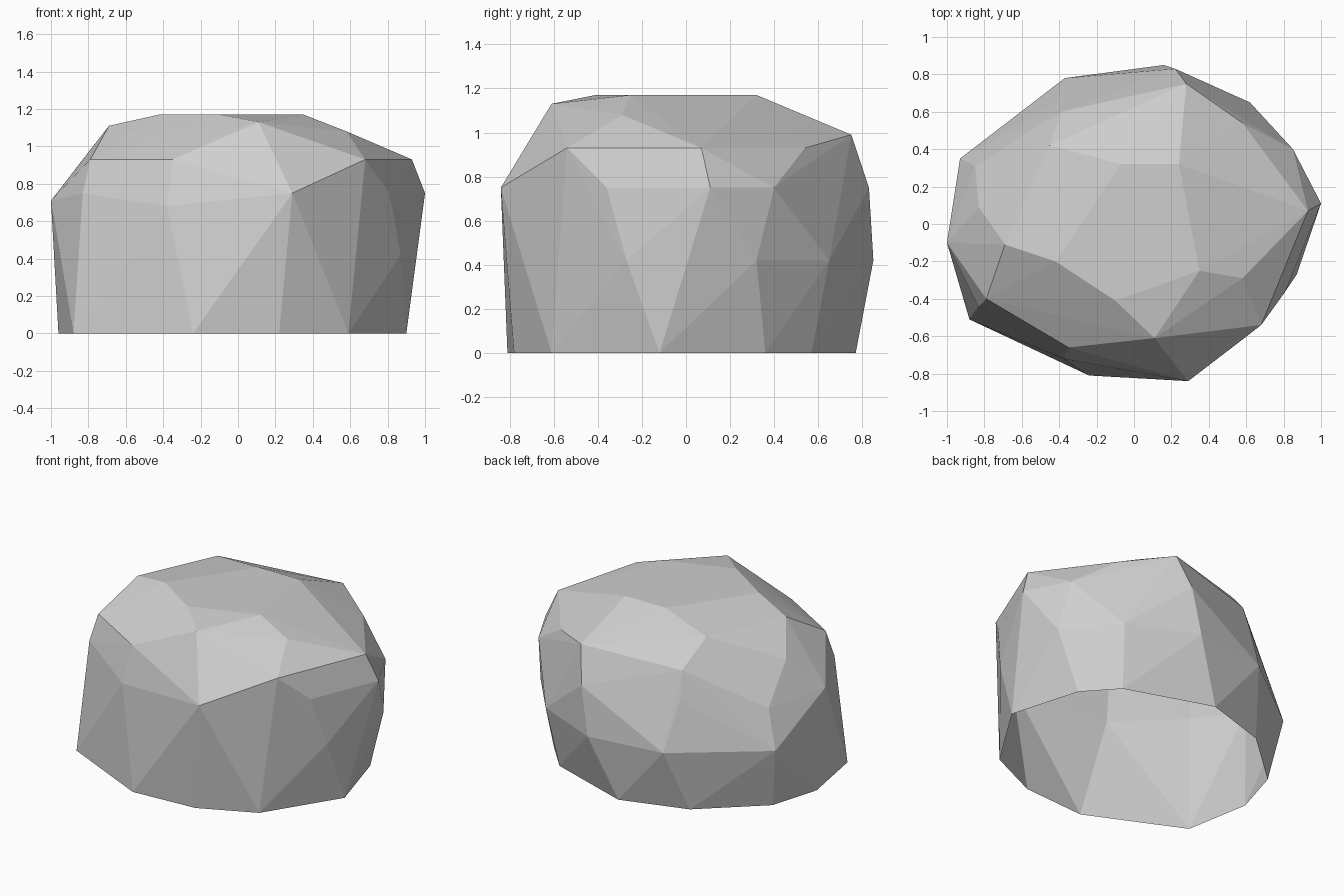
import bpy
import bmesh

default_cube = bpy.data.objects.get("Cube")
if default_cube:
    bpy.data.objects.remove(default_cube, do_unlink=True)


def flat_material(name, colour):
    material = bpy.data.materials.new(name)
    material.use_nodes = True
    material.diffuse_color = colour
    shader = material.node_tree.nodes["Principled BSDF"]
    shader.inputs["Base Color"].default_value = colour
    shader.inputs["Roughness"].default_value = 0.9
    return material


def level(points, height):
    """Lift a flat outline of (x, y) points to one height."""
    return [(x, y, height) for x, y in points]


# Outline where the boulder meets the ground
ground = level([(.9, -.12), (.76, .36), (.57, .57), (-.02, .77), (-.47, .63),
                (-.86, .28), (-.96, -.06), (-.88, -.51), (-.24, -.81),
                (.22, -.78), (.59, -.61)], 0)

# Bulging corners part way up the sides
waist = level([(.87, -.27), (.89, .32), (.62, .65), (.16, .85),
               (-.37, .78), (-.93, .35)], .42)

# Upper corners of the walls
shoulder = level([(1, .11), (.85, .4), (.22, .83), (-.41, .65),
                  (-.83, -.44), (.29, -.84), (.81, -.36)], .75)
shoulder += [(-1, -.1, .71), (-.85, .31, .68), (-.38, -.72, .68)]

# Sloping corners between the walls and the crown
slope = level([(.93, .07), (.68, -.54), (-.35, -.66), (-.79, -.4),
               (-.83, .09), (-.39, .6), (.58, .54), (.19, -.73)], .93)
slope += [(.28, .75, .99), (.58, -.29, 1.08), (.11, -.61, 1.13),
          (-.69, -.11, 1.11), (-.45, .42, 1.11)]

# Level crown
crown = level([(-.42, -.2), (-.1, -.41), (.35, -.25), (.24, .32),
               (-.07, .32)], 1.17)

# Wrap the corners in a faceted skin
bm = bmesh.new()
for corner in ground + waist + shoulder + slope + crown:
    bm.verts.new(corner)
bmesh.ops.convex_hull(bm, input=bm.verts[:])
loose = [v for v in bm.verts if not v.link_faces]
bmesh.ops.delete(bm, geom=loose, context='VERTS')
bmesh.ops.recalc_face_normals(bm, faces=bm.faces[:])

# The underside is left open
underside = [f for f in bm.faces if all(v.co.z < .01 for v in f.verts)]
bmesh.ops.delete(bm, geom=underside, context='FACES')

mesh = bpy.data.meshes.new("boulder")
bm.to_mesh(mesh)
bm.free()
mesh.materials.append(flat_material("stone grey", (.62, .62, .62, 1)))
boulder = bpy.data.objects.new("boulder", mesh)
bpy.context.collection.objects.link(boulder)
